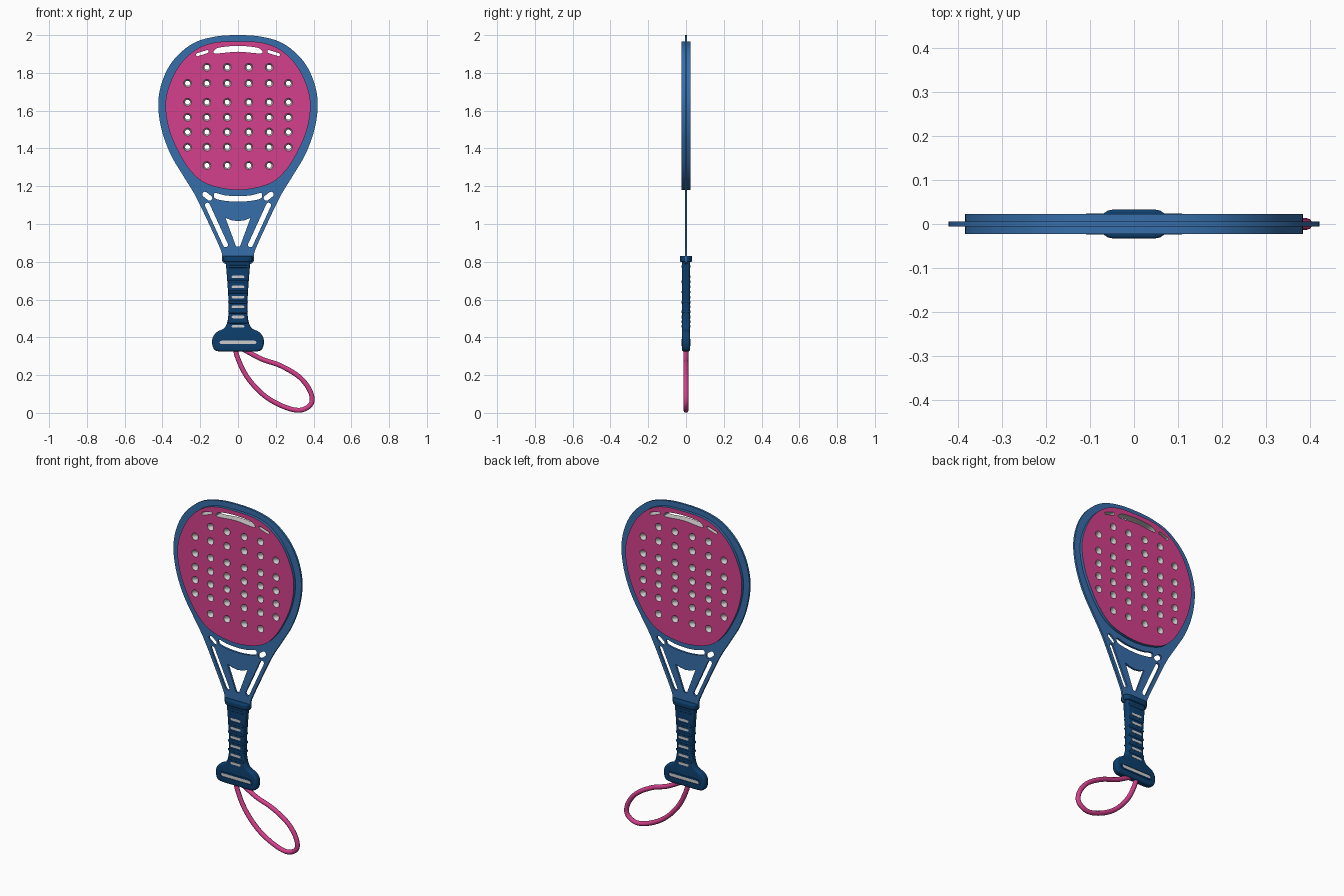
import bpy, bmesh, math
from mathutils import Matrix, Vector

if "Cube" in bpy.data.objects:
    bpy.data.objects.remove(bpy.data.objects["Cube"])


def material(name, rgb):
    m = bpy.data.materials.new(name)
    m.diffuse_color = (*rgb, 1)
    m.use_nodes = True
    m.node_tree.nodes["Principled BSDF"].inputs["Base Color"].default_value = m.diffuse_color
    return m


PINK = material("pink", (0.66, 0.051, 0.262))
BLUE = material("blue", (0.037, 0.156, 0.402))
NAVY = material("navy", (0.004, 0.048, 0.15))
GREY = material("light grey", (0.62, 0.6, 0.61))


# ---------- helpers ----------
def smooth_loop(pts, n=6):
    """Closed Catmull-Rom curve through the points."""
    out, k = [], len(pts)
    for i in range(k):
        a, b, c, d = (Vector(pts[(i + j) % k]) for j in (-1, 0, 1, 2))
        for s in range(n):
            t = s / n
            out.append(0.5 * (2 * b + (c - a) * t + (2 * a - 5 * b + 4 * c - d) * t * t
                              + (3 * b - a - 3 * c + d) * t ** 3))
    return [tuple(p) for p in out]


def mirrored(half):
    """Right half listed top to bottom -> full loop."""
    return half + [(-x, z) for x, z in reversed(half) if abs(x) > 1e-6]


def flip(loop):
    return [(-x, z) for x, z in loop]


def circle(x, z, r, n=20):
    return [(x + r * math.cos(2 * math.pi * i / n), z + r * math.sin(2 * math.pi * i / n)) for i in range(n)]


def capsule(x1, z1, x2, z2, r, n=8):
    a = math.atan2(z2 - z1, x2 - x1)
    out = []
    for cx, cz, s in ((x2, z2, a - math.pi / 2), (x1, z1, a + math.pi / 2)):
        out += [(cx + r * math.cos(s + math.pi * i / n), cz + r * math.sin(s + math.pi * i / n))
                for i in range(n + 1)]
    return out


def finish(name, me, mats, angle=35):
    ob = bpy.data.objects.new(name, me)
    bpy.context.collection.objects.link(ob)
    for m in mats:
        me.materials.append(m)
    bpy.ops.object.select_all(action='DESELECT')
    ob.select_set(True)
    bpy.context.view_layer.objects.active = ob
    bpy.ops.object.shade_smooth_by_angle(angle=math.radians(angle))
    return ob


def slab(name, loops, half, mats, bevel=0.0, upright=True, at=(0, 0, 0), rule=None):
    """Filled outline (first loop) with holes (other loops), given thickness."""
    cu = bpy.data.curves.new(name, 'CURVE')
    cu.dimensions, cu.fill_mode = '2D', 'BOTH'
    cu.extrude, cu.bevel_depth, cu.offset, cu.bevel_resolution = half - bevel, bevel, -bevel, 3
    for loop in loops:
        sp = cu.splines.new('POLY')
        sp.points.add(len(loop) - 1)
        for p, (x, z) in zip(sp.points, loop):
            p.co = (x, z, 0, 1)
        sp.use_cyclic_u = True
    tmp = bpy.data.objects.new(name + "_curve", cu)
    bpy.context.collection.objects.link(tmp)
    deps = bpy.context.evaluated_depsgraph_get()
    me = bpy.data.meshes.new_from_object(tmp.evaluated_get(deps))
    bpy.data.objects.remove(tmp)
    me.materials.clear()
    if upright:
        me.transform(Matrix.Rotation(math.pi / 2, 4, 'X'))
    me.transform(Matrix.Translation(at))
    bm = bmesh.new()
    bm.from_mesh(me)
    bmesh.ops.remove_doubles(bm, verts=bm.verts, dist=1e-5)
    bmesh.ops.recalc_face_normals(bm, faces=bm.faces)
    for f in bm.faces:
        f.material_index = rule(f) if rule else 0
    bm.to_mesh(me)
    bm.free()
    return finish(name, me, mats)


# ---------- head face: pink faces, blue rim, grey hole walls ----------
face_outline = smooth_loop(mirrored([
    (0, 1.967), (.127, 1.96), (.225, 1.922), (.31, 1.84), (.367, 1.725), (.384, 1.62),
    (.365, 1.5), (.317, 1.385), (.25, 1.28), (.16, 1.21), (0, 1.18)]))
ball_holes = []
for z in (1.83, 1.745, 1.645, 1.565, 1.487, 1.407, 1.31):
    xs = (.057, .165) if z in (1.83, 1.31) else (.057, .165, .267)
    ball_holes += [(s * x, z) for x in xs for s in (-1, 1)]
top_slot = smooth_loop(mirrored([(0, 1.943), (.1, 1.934), (.13, 1.912), (.11, 1.903), (0, 1.912)]), 4)
side_slot = capsule(.163, 1.913, .215, 1.896, .008)


def face_rule(f):
    if abs(f.normal.y) > .5:
        return 0
    v = f.verts[0].co
    return 1 if min((v.x - x) ** 2 + (v.z - z) ** 2 for x, z in face_outline) < .004 ** 2 else 2


slab("head_face", [face_outline, top_slot, side_slot, flip(side_slot)]
     + [circle(x, z, .021) for x, z in ball_holes], .023, [PINK, BLUE, GREY], rule=face_rule)

# countersunk liners of the ball holes
bm = bmesh.new()
for x, z in ball_holes:
    rings = [[bm.verts.new((px, y, pz)) for px, pz in circle(x, z, r)]
             for y, r in ((-.023, .021), (-.008, .013), (.008, .013), (.023, .021))]
    for a, b in zip(rings, rings[1:]):
        for i in range(20):
            j = (i + 1) % 20
            bm.faces.new((a[i], a[j], b[j], b[i]))
me = bpy.data.meshes.new("hole_liners")
bm.to_mesh(me)
bm.free()
finish("hole_liners", me, [GREY])

# ---------- thin frame plate with throat openings ----------
frame_outline = smooth_loop(mirrored([
    (0, 2.0), (.127, 1.991), (.24, 1.955), (.338, 1.872), (.397, 1.767), (.422, 1.645),
    (.407, 1.51), (.36, 1.375), (.29, 1.255), (.227, 1.152), (.158, 1.01), (.09, .86), (.07, .79)]))
inner = [(x * .97, 1.58 + (z - 1.58) * .97) for x, z in face_outline]
crescent = smooth_loop(mirrored([(0, 1.147), (.07, 1.152), (.122, 1.164), (.122, 1.136), (.07, 1.123), (0, 1.118)]), 4)
oval = capsule(.15, 1.137, .175, 1.157, .014)
long_slot = capsule(.162, 1.1, .066, .89, .013)
triangle = mirrored([(0, 1.015), (.035, 1.02), (.066, 1.032), (.01, .88)])
slab("frame", [frame_outline, inner, crescent, oval, flip(oval), long_slot, flip(long_slot), triangle],
     .006, [BLUE])

# ---------- handle ----------
handle_outline = smooth_loop(mirrored([
    (0, .82), (.055, .82), (.064, .8), (.057, .7), (.051, .6), (.053, .5), (.072, .45), (.112, .428),
    (.135, .395), (.133, .35), (.105, .326), (0, .325)]))
slab("handle", [handle_outline], .021, [NAVY], bevel=.012)
slab("collar", [capsule(-.047, 0, .047, 0, .033)], .016, [NAVY], bevel=.007, upright=False, at=(0, 0, .815))

# grip ribs and pale inlays on both sides
for i, z in enumerate((.775, .695, .64, .587, .535, .482)):
    slab(f"grip_rib_{i + 1}", [capsule(-.044, z, .044, z, .008)], .0235, [NAVY], bevel=.004)
for i, z in enumerate((.72, .667, .613, .561, .508, .458)):
    slab(f"grip_inlay_{i + 1}", [capsule(-.027, z, .027, z, .007)], .0225, [GREY])
slab("base_rim", [capsule(-.09, .373, .09, .373, .019), capsule(-.088, .373, .088, .373, .010)],
     .024, [NAVY])
slab("base_inlay", [capsule(-.088, .373, .088, .373, .009)], .022, [GREY])

# ---------- wrist strap ----------
cu = bpy.data.curves.new("wrist_strap", 'CURVE')
cu.dimensions, cu.bevel_depth, cu.bevel_resolution = '3D', .0135, 3
path = smooth_loop([(.0, .345), (-.008, .31), (.045, .195), (.135, .095), (.24, .034), (.33, .0145),
                    (.388, .05), (.382, .115), (.325, .19), (.225, .25), (.125, .285), (.03, .335)], 7)
sp = cu.splines.new('POLY')
sp.points.add(len(path) - 1)
for p, (x, z) in zip(sp.points, path):
    p.co = (x, 0, z, 1)
sp.use_cyclic_u = True
tmp = bpy.data.objects.new("strap_curve", cu)
bpy.context.collection.objects.link(tmp)
me = bpy.data.meshes.new_from_object(tmp.evaluated_get(bpy.context.evaluated_depsgraph_get()))
bpy.data.objects.remove(tmp)
me.materials.clear()
finish("wrist_strap", me, [PINK], 60)
